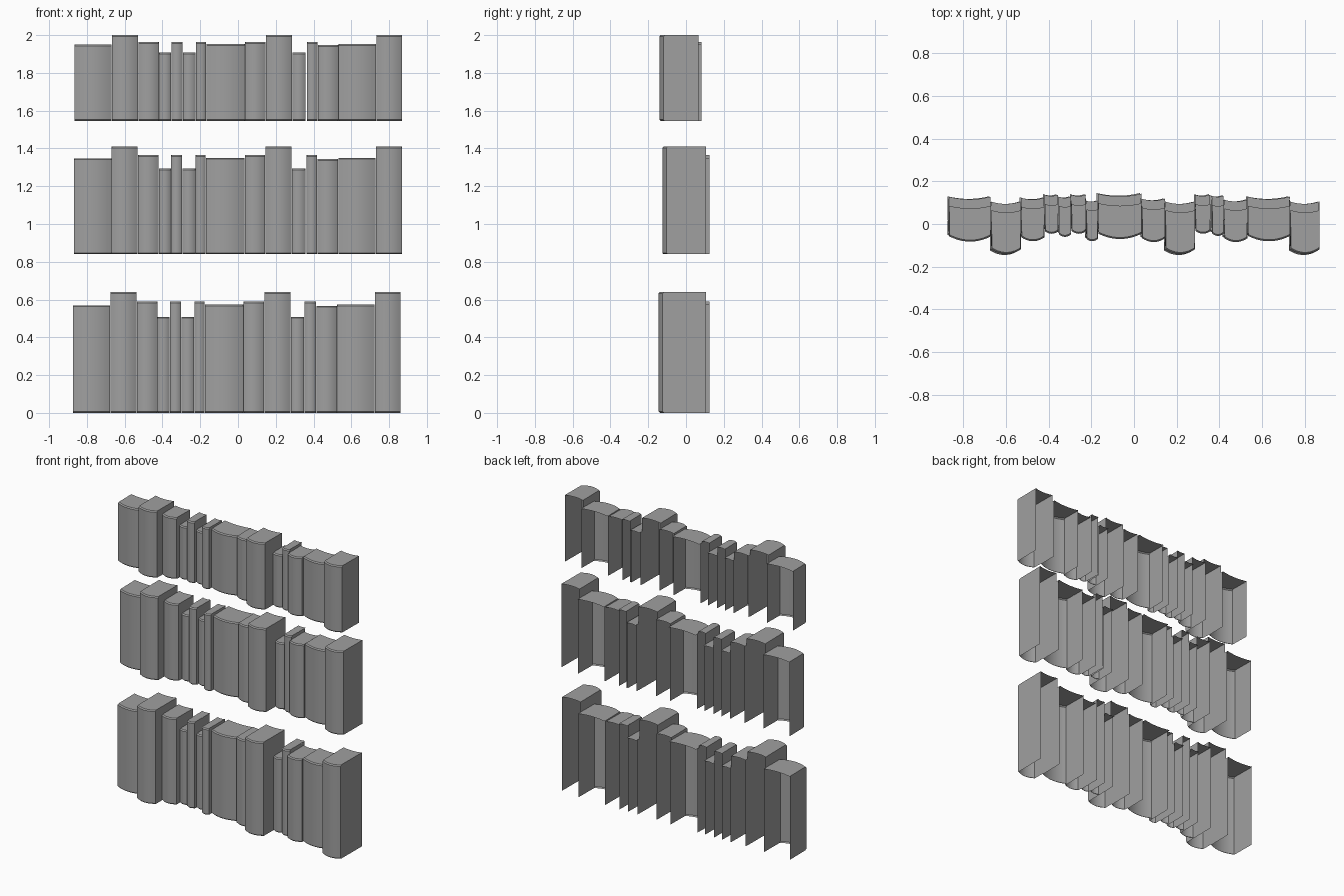
import bpy, bmesh, math

if "Cube" in bpy.data.objects:
    bpy.data.objects.remove(bpy.data.objects["Cube"], do_unlink=True)

mat = bpy.data.materials.new("book_grey")
mat.use_nodes = True
grey = (0.35, 0.35, 0.35, 1)
mat.diffuse_color = grey
mat.node_tree.nodes["Principled BSDF"].inputs["Base Color"].default_value = grey

# Each book: right edge, height share, front share, back share of the row
FIRST_EDGE = -0.868
BOOKS = [
    (-0.67, .89, .28, 1.1), (-0.53, 1, 0, 1), (-0.42, .92, .29, 1.08),
    (-0.355, .795, .46, 1.14), (-0.295, .92, .39, 1.1), (-0.225, .795, .46, 1.14),
    (-0.17, .92, .29, 1.02), (0.035, .895, .34, 1.16), (0.145, .92, .27, 1.06),
    (0.285, 1, 0, 1), (0.357, .795, .46, 1.14), (0.42, .92, .41, 1.12),
    (0.53, .885, .27, 1.04), (0.73, .895, .29, 1.1), (0.868, 1, 0, 1),
]
# Each row: name, x shift, base z, height, front y, depth
ROWS = [("lower", -0.006, 0, .64, -.145, .25),
        ("middle", 0, .84, .57, -.125, .23),
        ("upper", 0.002, 1.545, .455, -.14, .205)]
SEGMENTS = 10
LIP = 0.007


def arc(x0, x1, y, sag, inset=0):
    """Points bowed towards the front between two edges."""
    pts = []
    for i in range(SEGMENTS + 1):
        t = 2 * i / SEGMENTS - 1
        x = (x0 + x1) / 2 + t * ((x1 - x0) / 2 - inset * 0.3)
        pts.append((x, y + sag * t * t + inset))
    return pts


def make_book(name, x0, x1, z0, height, front, back, wall_back):
    bm = bmesh.new()
    sag = min(0.025, 0.13 * (x1 - x0) + 0.004)
    z1 = z0 + height

    def ring(pts, z):
        return [bm.verts.new((x, y, z)) for x, y in pts]

    # Spine with a softened lip at top and bottom
    outline = arc(x0, x1, front, sag)
    tucked = arc(x0, x1, front, sag, LIP)
    rings = [ring(tucked, z0), ring(outline, z0 + LIP),
             ring(outline, z1 - LIP), ring(tucked, z1)]
    for low, high in zip(rings, rings[1:]):
        for i in range(SEGMENTS):
            bm.faces.new((low[i], low[i + 1], high[i + 1], high[i]))

    # Top cap with a hollowed back edge
    rear = ring(arc(x0, x1, back - sag * 0.5, sag * 0.5), z1)
    for i in range(SEGMENTS):
        bm.faces.new((rings[3][i], rings[3][i + 1], rear[i + 1], rear[i]))

    # Side covers, leaving back and bottom open
    for i in (0, SEGMENTS):
        x = rings[1][i].co.x
        corners = [r[i] for r in rings]
        corners += [bm.verts.new((x, wall_back, z)) for z in (z1, z0)]
        bm.faces.new(corners if i else corners[::-1])

    mesh = bpy.data.meshes.new(name)
    bm.to_mesh(mesh)
    bm.free()
    mesh.materials.append(mat)
    book = bpy.data.objects.new(name, mesh)
    bpy.context.collection.objects.link(book)
    bpy.ops.object.select_all(action="DESELECT")
    book.select_set(True)
    bpy.context.view_layer.objects.active = book
    bpy.ops.object.shade_smooth_by_angle(angle=math.radians(35))


for row, shift, base, height, front, depth in ROWS:
    left = FIRST_EDGE
    for number, (right, tall, near, far) in enumerate(BOOKS, 1):
        make_book(f"{row}_book_{number}", left + shift + 0.0008, right + shift - 0.0008,
                  base, height * tall, front + depth * near,
                  front + depth * far, front + depth * min(far, 1.08))
        left = right
        # Narrow gap beside the short book of the upper rows
        if number == 11 and row != "lower":
            left += 0.006
